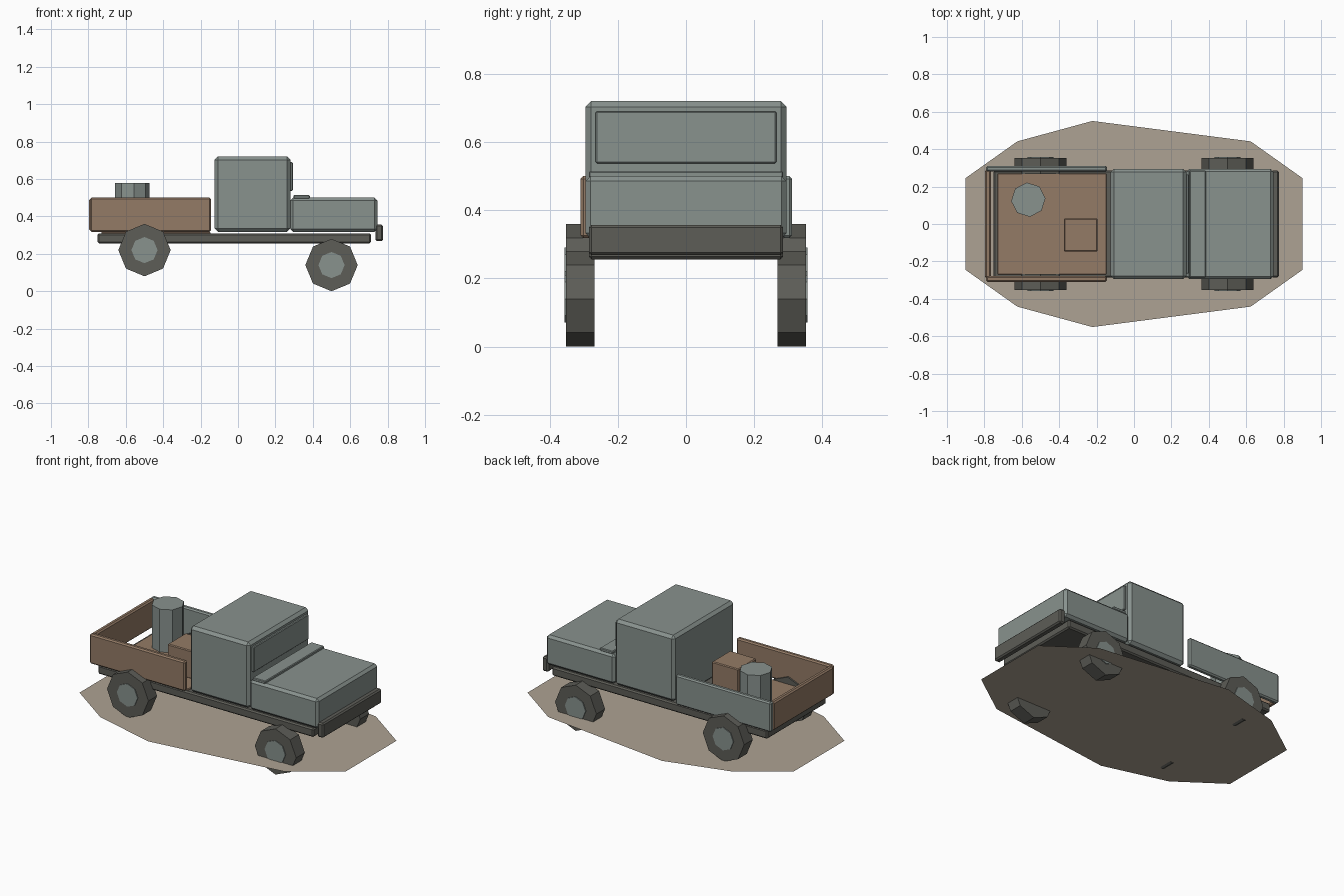
import bpy
import bmesh
import math
from mathutils import Matrix

cube = bpy.data.objects.get("Cube")
if cube:
    bpy.data.objects.remove(cube, do_unlink=True)


def material(name, rgb):
    mat = bpy.data.materials.new(name)
    mat.use_nodes = True
    color = (*rgb, 1)
    mat.diffuse_color = color
    bsdf = next(n for n in mat.node_tree.nodes if n.type == "BSDF_PRINCIPLED")
    bsdf.inputs["Base Color"].default_value = color
    bsdf.inputs["Roughness"].default_value = 0.9
    return mat


BODY = material("grey green paint", (0.246, 0.287, 0.27))
WOOD = material("brown panel", (0.296, 0.198, 0.133))
DARK = material("dark rubber", (0.109, 0.109, 0.095))
DUST = material("dusty ground", (0.42, 0.365, 0.292))


def add_object(name, bm, mat):
    bmesh.ops.recalc_face_normals(bm, faces=bm.faces)
    mesh = bpy.data.meshes.new(name)
    bm.to_mesh(mesh)
    bm.free()
    mesh.materials.append(mat)
    obj = bpy.data.objects.new(name, mesh)
    bpy.context.collection.objects.link(obj)
    return obj


def box(name, xs, ys, zs, mat, bevel=0.008):
    """Chamfered box given by its extents on each axis."""
    bm = bmesh.new()
    bmesh.ops.create_cube(bm, size=1)
    for v in bm.verts:
        for axis, (low, high) in enumerate((xs, ys, zs)):
            v.co[axis] = high if v.co[axis] > 0 else low
    obj = add_object(name, bm, mat)
    if bevel:
        mod = obj.modifiers.new("chamfer", "BEVEL")
        mod.width = bevel
        mod.segments = 1
    return obj


def prism(name, center, radius, depth, mat, along_y=False, turn=0):
    """Eight-sided cylinder, upright or lying along y."""
    bm = bmesh.new()
    bmesh.ops.create_cone(bm, cap_ends=True, segments=8, radius1=radius,
                          radius2=radius, depth=depth)
    rot = Matrix.Rotation(turn, 4, "Z")
    if along_y:
        rot = Matrix.Rotation(math.pi / 2, 4, "X") @ rot
    bmesh.ops.transform(bm, matrix=Matrix.Translation(center) @ rot, verts=bm.verts)
    return add_object(name, bm, mat)


# Dusty ground patch, a flat oval that the wheels sink into
bm = bmesh.new()
bmesh.ops.create_circle(bm, cap_ends=True, segments=14, radius=1)
for v in bm.verts:
    angle = math.atan2(v.co.y, v.co.x)
    step = math.tau / 14
    angle = round(angle / step) * step
    v.co = (math.cos(angle), 0.565 * math.sin(angle), 0.086)
add_object("ground_patch", bm, DUST)

# Chassis and bumper
box("chassis", (-0.75, 0.71), (-0.285, 0.285), (0.256, 0.31), DARK)
box("front_bumper", (0.735, 0.775), (-0.285, 0.285), (0.268, 0.357), DARK)

# Cab, windscreen, hood and cowl
box("cab", (-0.125, 0.28), (-0.295, 0.295), (0.318, 0.72), BODY, 0.017)
box("windscreen", (0.275, 0.293), (-0.265, 0.265), (0.537, 0.69), BODY, 0.004)
box("hood", (0.28, 0.745), (-0.295, 0.295), (0.318, 0.5), BODY, 0.015)
box("cowl_plate", (0.297, 0.384), (-0.285, 0.285), (0.495, 0.514), BODY, 0.004)

# Cargo bed with mismatched side panels
box("bed_floor", (-0.73, -0.147), (-0.27, 0.27), (0.29, 0.318), WOOD, 0.004)
box("left_bed_panel", (-0.79, -0.145), (0.28, 0.311), (0.318, 0.5), BODY)
box("right_bed_panel", (-0.79, -0.145), (-0.309, -0.278), (0.318, 0.5), WOOD)
box("tailgate", (-0.796, -0.765), (-0.29, 0.29), (0.322, 0.495), WOOD)

# Cargo
box("crate", (-0.375, -0.195), (-0.147, 0.03), (0.315, 0.487), WOOD, 0.005)
prism("barrel", (-0.565, 0.13, 0.447), 0.092, 0.266, BODY, turn=math.radians(5))

# Wheels: the rear pair sits higher than the front pair
for end, x, z in (("front", 0.5, 0.14), ("rear", -0.5, 0.22)):
    for side, sign in (("left", 1), ("right", -1)):
        prism(f"{end}_{side}_wheel", (x, sign * 0.31, z), 0.14, 0.084, DARK, True)
        prism(f"{end}_{side}_hub", (x, sign * 0.34, z), 0.07, 0.034, BODY, True)
